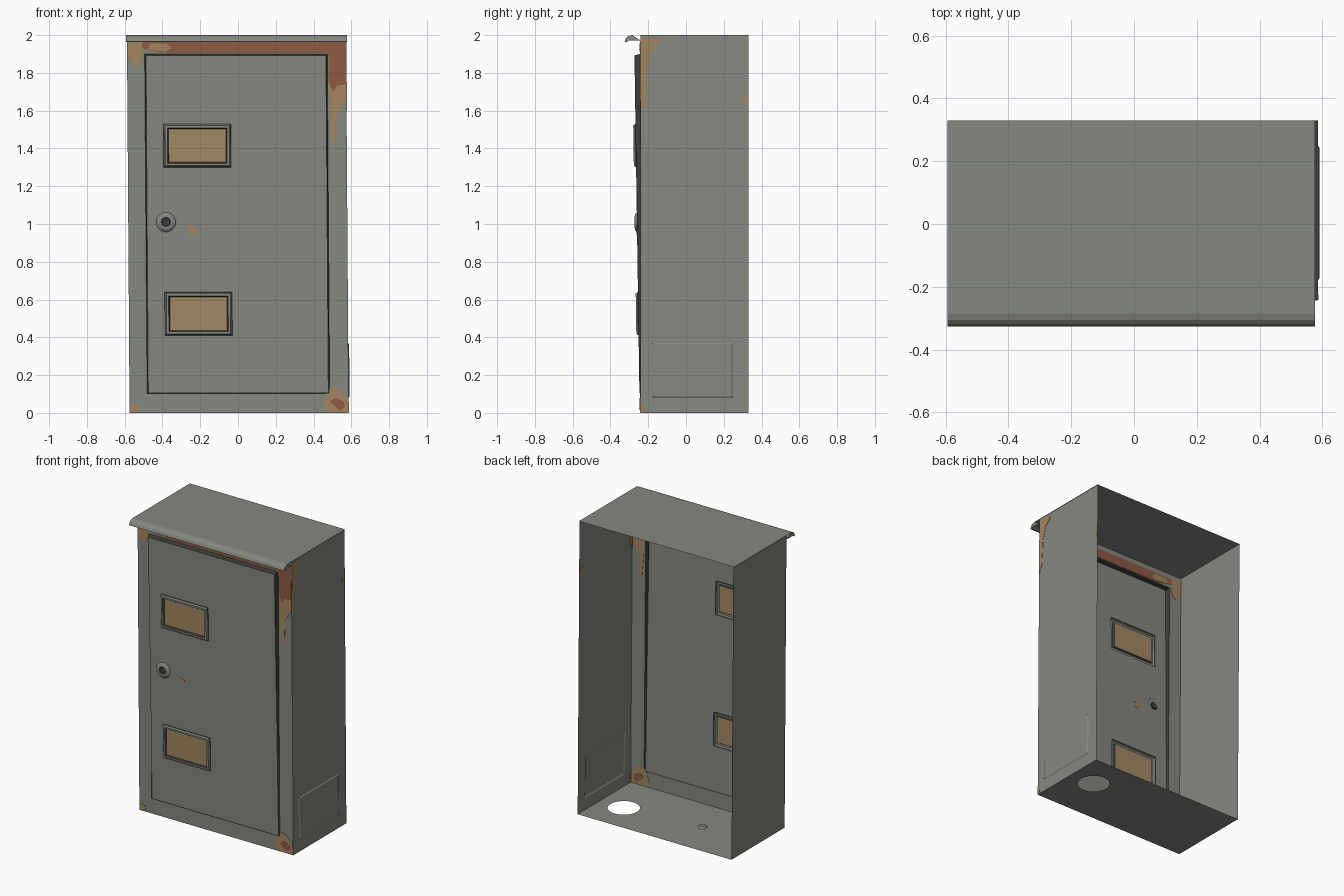
import bpy, bmesh, math
from mathutils import Vector

if "Cube" in bpy.data.objects:
    bpy.data.objects.remove(bpy.data.objects["Cube"])


def material(name, rgb):
    m = bpy.data.materials.new(name)
    m.diffuse_color = (*rgb, 1)
    m.use_nodes = True
    m.node_tree.nodes["Principled BSDF"].inputs["Base Color"].default_value = m.diffuse_color
    return m


GREY = material("grey_paint", (0.235, 0.245, 0.215))
DARK = material("dark_seam", (0.045, 0.047, 0.043))
TAN = material("tan_glass", (0.36, 0.25, 0.135))
RUST = material("red_rust", (0.27, 0.105, 0.06))
PALE = material("pale_rust", (0.36, 0.235, 0.12))

W, FRONT, BACK, TOP = 0.58, -0.242, 0.33, 2.0


def finish(name, bm, mats):
    # the whole cabinet leans slightly to the left
    for v in bm.verts:
        v.co.x += 0.006 - 0.007 * v.co.z
    me = bpy.data.meshes.new(name)
    bm.to_mesh(me)
    bm.free()
    for m in mats:
        me.materials.append(m)
    ob = bpy.data.objects.new(name, me)
    bpy.context.collection.objects.link(ob)
    return ob


def inset(bm, faces, thickness, depth=0.0, mat=0):
    bm.normal_update()
    ring = bmesh.ops.inset_region(bm, faces=faces, thickness=thickness, depth=depth,
                                  use_boundary=True, use_even_offset=True)["faces"]
    for f in ring:
        f.material_index = mat


def grid(bm, us, vs, place):
    vert = [[bm.verts.new(place(u, v)) for v in vs] for u in us]
    return {(i, j): bm.faces.new((vert[i][j], vert[i + 1][j], vert[i + 1][j + 1], vert[i][j + 1]))
            for i in range(len(us) - 1) for j in range(len(vs) - 1)}


def door_y(z):
    return FRONT - 0.003 - 0.028 * z / 1.9


# Front sheet: frame, tilted door and two framed windows
bm = bmesh.new()
cells = grid(bm, [-W, -0.487, -0.39, -0.033, 0.48, W],
             [0, 0.10, 0.41, 0.64, 1.30, 1.53, 1.90, TOP], lambda x, z: (x, FRONT, z))
door = [f for (i, j), f in cells.items() if 1 <= i <= 3 and 1 <= j <= 5]
inset(bm, door, 0.007, 0, 1)
for v in {v for f in door for v in f.verts}:
    v.co.y = door_y(v.co.z)
for key in ((2, 2), (2, 4)):
    pane = [cells[key]]
    inset(bm, pane, 0.004, 0.006, 1)
    inset(bm, pane, 0.005, 0.006, 0)
    inset(bm, pane, 0.012, 0, 0)
    inset(bm, pane, 0.006, -0.010, 1)
    pane[0].material_index = 2
finish("front_with_door", bm, [GREY, DARK, TAN])

# Right side with a shallow embossed panel
bm = bmesh.new()
cells = grid(bm, [FRONT, -0.18, 0.25, BACK], [0, 0.08, 0.37, TOP], lambda y, z: (W, y, z))
inset(bm, [cells[1, 1]], 0.008, 0.005)
finish("right_side", bm, [GREY])

# Left side
bm = bmesh.new()
grid(bm, [BACK, FRONT], [0, TOP], lambda y, z: (-W, y, z))
finish("left_side", bm, [GREY])


def loop_edges(bm, pts):
    vs = [bm.verts.new(p) for p in pts]
    return [bm.edges.new((a, b)) for a, b in zip(vs, vs[1:] + vs[:1])]


# Floor with a round cable hole
bm = bmesh.new()
edges = loop_edges(bm, [(-W, FRONT, 0), (W, FRONT, 0), (W, BACK, 0), (-W, BACK, 0)])
edges += loop_edges(bm, [(0.40 + 0.1 * math.cos(a), 0.09 + 0.1 * math.sin(a), 0)
                         for a in (math.tau * k / 32 for k in range(32))])
bmesh.ops.triangle_fill(bm, use_beauty=True, edges=edges)
bmesh.ops.recalc_face_normals(bm, faces=bm.faces)
finish("floor", bm, [GREY])

# Roof sheet with a rolled front lip
bm = bmesh.new()
profile = [(BACK, 2.0), (-0.285, 2.0), (-0.305, 1.995), (-0.318, 1.985), (-0.326, 1.966),
           (-0.315, 1.963), (-0.300, 1.972), (FRONT, 1.972)]
rows = [[bm.verts.new((x, y, z)) for y, z in profile] for x in (-W - 0.006, W + 0.004)]
for k in range(len(profile) - 1):
    bm.faces.new((rows[0][k], rows[0][k + 1], rows[1][k + 1], rows[1][k]))
for row in rows:  # lip end caps
    bm.faces.new(row[1:])
bmesh.ops.recalc_face_normals(bm, faces=bm.faces)
finish("roof", bm, [GREY])


def lathe(name, centre, axis, profile, mats, dark_from=99, n=24):
    # turned part: profile of (radius, distance along axis)
    bm = bmesh.new()
    axis = Vector(axis)
    u = Vector((1, 0, 0))
    w = axis.cross(u)
    rings = [[bm.verts.new(Vector(centre) + axis * d + r * (u * math.cos(a) + w * math.sin(a)))
              for a in (math.tau * k / n for k in range(n))] for r, d in profile]
    for s in range(len(rings) - 1):
        for k in range(n):
            f = bm.faces.new((rings[s][k], rings[s][(k + 1) % n],
                              rings[s + 1][(k + 1) % n], rings[s + 1][k]))
            f.material_index = int(s >= dark_from)
            f.smooth = True
    bm.faces.new(rings[-1]).material_index = int(dark_from < 99)
    finish(name, bm, mats)


# Lock on the door, and a small plug in the floor
ly = door_y(1.01)
lathe("lock", (-0.38, ly, 1.01), (0, -1, 0),
      [(0.052, 0), (0.046, 0.007), (0.034, 0.011), (0.026, 0.013), (0.022, 0.003)],
      [GREY, DARK], 3)
lathe("lock_back", (-0.38, ly, 1.01), (0, 1, 0), [(0.026, 0), (0.022, 0.004)], [DARK])
lathe("floor_plug", (-0.16, 0.04, 0), (0, 0, 1), [(0.03, 0), (0.02, 0.012)], [GREY])


def patch(name, mat, pts, place, t=0.002):
    # thin stain plate straddling a sheet, so it shows on both sides
    bm = bmesh.new()
    a, b = ([bm.verts.new(place(u, v, s)) for u, v in pts] for s in (-t, t))
    bm.faces.new(a)
    bm.faces.new(b[::-1])
    for k in range(len(pts)):
        n = (k + 1) % len(pts)
        bm.faces.new((a[k], b[k], b[n], a[n]))
    bmesh.ops.recalc_face_normals(bm, faces=bm.faces)
    finish(name, bm, [mat])


def on_front(x, z, t):
    return (x, FRONT + t, z)


def on_door(x, z, t):
    return (x, door_y(z) + t, z)


def on_right(y, z, t):
    return (W + t, y, z)


# Rust stains on the frame, door and right side
patch("top_rust", RUST, [(-0.34, 1.905), (0.485, 1.905), (0.485, 1.75), (0.51, 1.70), (0.53, 1.73),
                         (0.578, 1.74), (0.578, 1.968), (-0.50, 1.968), (-0.50, 1.93),
                         (-0.42, 1.91)], on_front)
patch("top_pale_stain", PALE, [(-0.47, 1.925), (-0.38, 1.912), (-0.345, 1.93), (-0.37, 1.955),
                               (-0.46, 1.955)], on_front, 0.003)
patch("left_corner_stain", PALE, [(-0.578, 1.89), (-0.54, 1.83), (-0.51, 1.85), (-0.495, 1.90),
                                  (-0.49, 1.968), (-0.578, 1.968)], on_front)
patch("right_run_stain", PALE, [(0.49, 1.75), (0.49, 1.60), (0.505, 1.42), (0.525, 1.44),
                                (0.53, 1.58), (0.576, 1.66), (0.578, 1.74), (0.53, 1.73),
                                (0.51, 1.70)], on_front)
patch("low_corner_stain", PALE, [(0.44, 0.03), (0.48, 0.003), (0.578, 0.003), (0.578, 0.08),
                                 (0.52, 0.13), (0.485, 0.135), (0.46, 0.10)], on_front)
patch("low_corner_rust", RUST, [(0.48, 0.06), (0.53, 0.015), (0.56, 0.03), (0.555, 0.06),
                                (0.51, 0.08)], on_front, 0.003)
patch("low_left_stain", PALE, [(-0.578, 0.003), (-0.53, 0.01), (-0.535, 0.04), (-0.578, 0.05)],
      on_front)
patch("door_spot", PALE, [(-0.285, 0.985), (-0.26, 0.965), (-0.25, 0.945), (-0.225, 0.95),
                          (-0.222, 0.985), (-0.25, 0.995)], on_door)
patch("side_stain", PALE, [(-0.24, 1.60), (-0.215, 1.65), (-0.205, 1.83), (-0.18, 1.92),
                           (-0.135, 1.965), (-0.15, 1.985), (-0.24, 1.985)], on_right)
patch("side_spot", PALE, [(0.29, 1.68), (0.31, 1.64), (0.328, 1.62), (0.328, 1.66), (0.31, 1.68)],
      on_right)
patch("side_low_stain", PALE, [(-0.24, 0.003), (-0.225, 0.01), (-0.23, 0.05), (-0.24, 0.06)],
      on_right)
